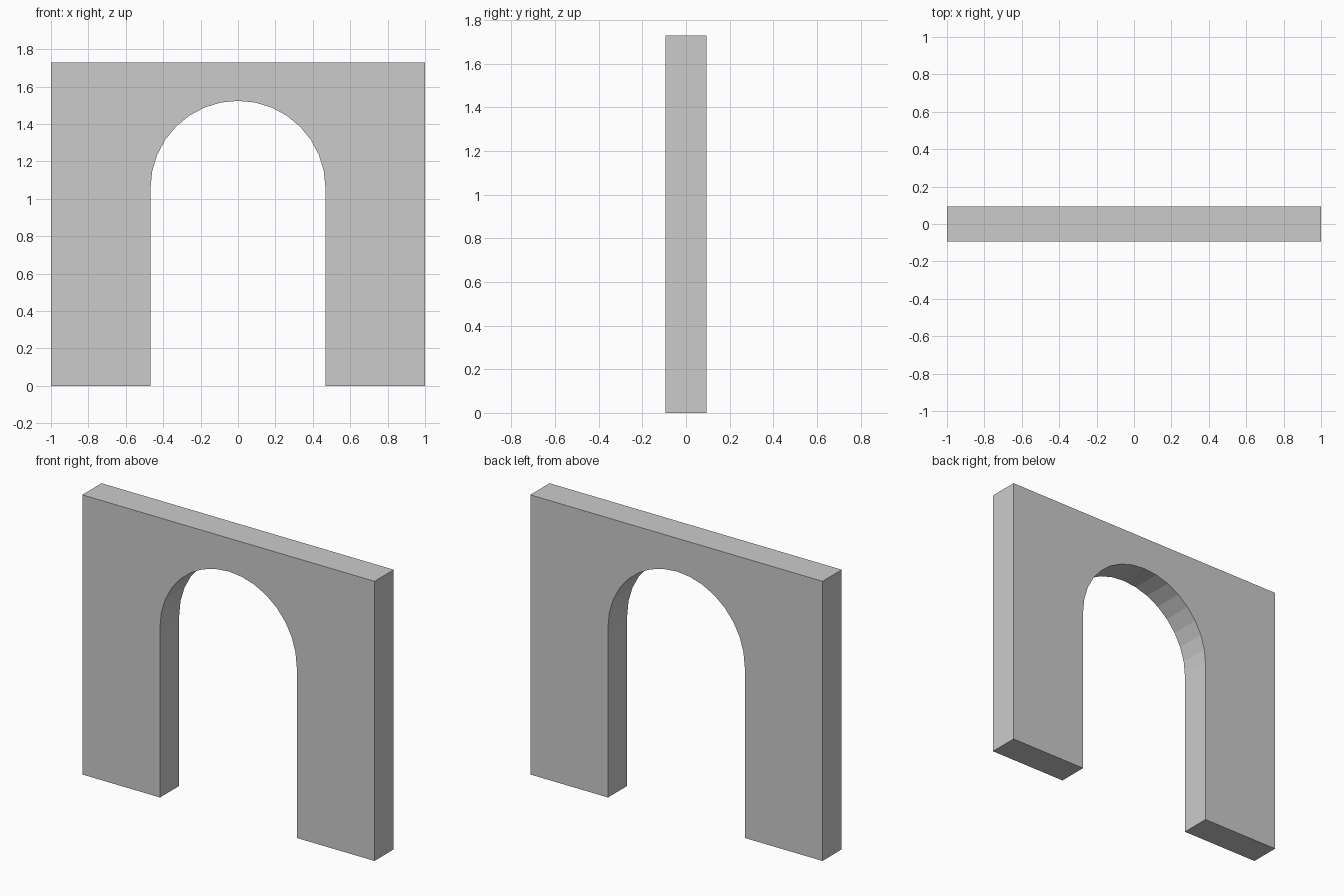
import bpy, bmesh, math

if "Cube" in bpy.data.objects:
    bpy.data.objects.remove(bpy.data.objects["Cube"])

HALF_W, HEIGHT, HALF_D = 1.0, 1.73, 0.094
R, SPRING, SEGMENTS = 0.468, 1.056, 16

# Outline of the wall with its round-headed doorway, in the xz plane
outline = [(-HALF_W, 0), (-R, 0)]
for i in range(SEGMENTS + 1):
    a = math.pi * (1 - i / SEGMENTS)
    outline.append((R * math.cos(a), SPRING + R * math.sin(a)))
outline += [(R, 0), (HALF_W, 0), (HALF_W, HEIGHT), (-HALF_W, HEIGHT)]

# Extrude the outline through the wall thickness
bm = bmesh.new()
face = bm.faces.new([bm.verts.new((x, -HALF_D, z)) for x, z in outline])
ext = bmesh.ops.extrude_face_region(bm, geom=[face], use_keep_orig=True)
back = [v for v in ext["geom"] if isinstance(v, bmesh.types.BMVert)]
bmesh.ops.translate(bm, verts=back, vec=(0, 2 * HALF_D, 0))
bmesh.ops.recalc_face_normals(bm, faces=bm.faces)

mesh = bpy.data.meshes.new("archway_wall")
bm.to_mesh(mesh)
bm.free()
wall = bpy.data.objects.new("archway_wall", mesh)
bpy.context.collection.objects.link(wall)
